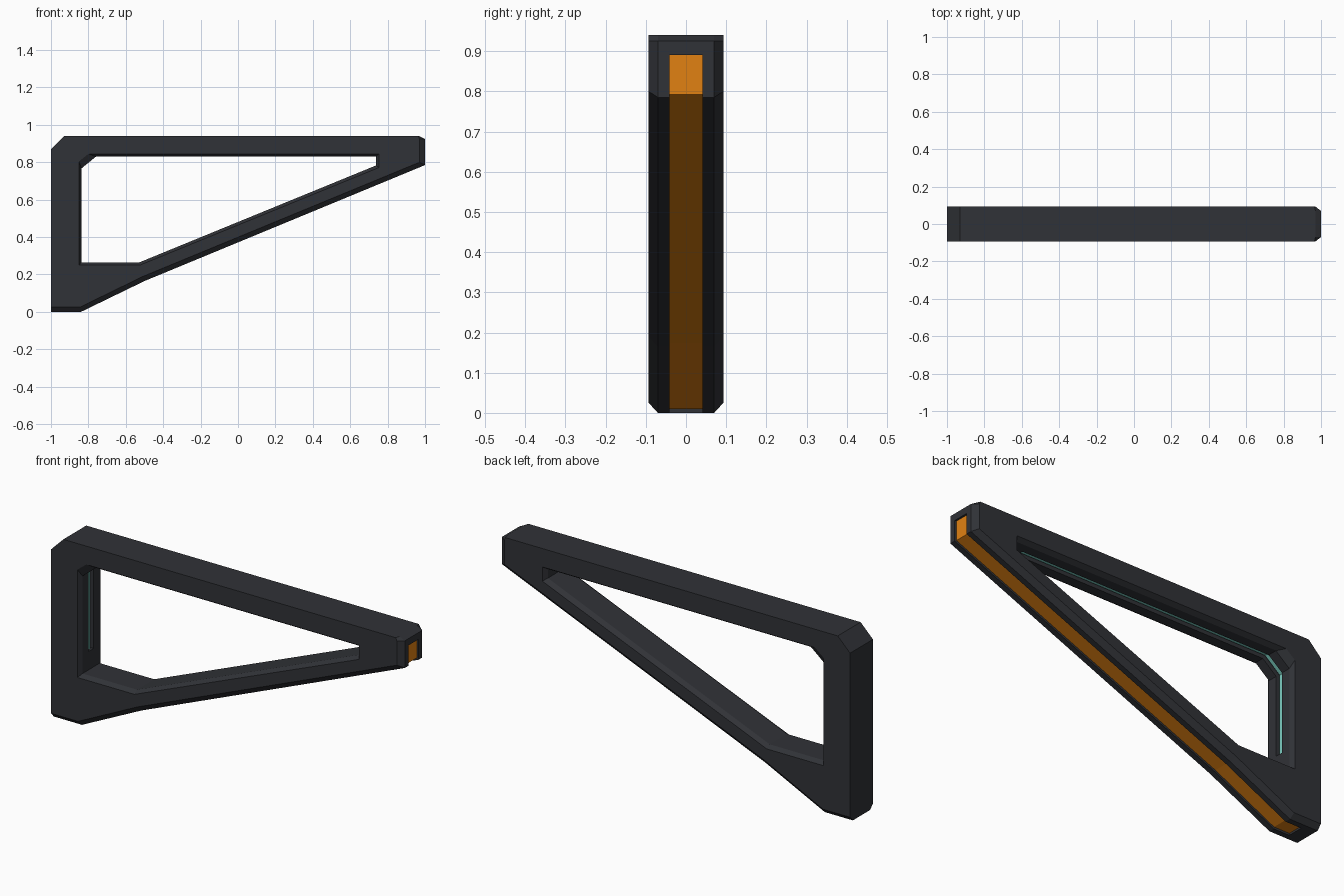
import bpy, bmesh
from mathutils import Vector

if "Cube" in bpy.data.objects:
    bpy.data.objects.remove(bpy.data.objects["Cube"])


def material(name, rgb):
    m = bpy.data.materials.new(name)
    m.diffuse_color = (*rgb, 1)
    m.use_nodes = True
    m.node_tree.nodes["Principled BSDF"].inputs["Base Color"].default_value = m.diffuse_color
    return m


def loft(name, rings, mat=None):
    """Closed solid through xz rings placed at the given y positions."""
    bm = bmesh.new()
    loops = [[bm.verts.new((x, y, z)) for x, z in pts] for y, pts in rings]
    n = len(loops[0])
    for a, b in zip(loops, loops[1:]):
        for i in range(n):
            j = (i + 1) % n
            bm.faces.new((a[i], a[j], b[j], b[i]))
    bm.faces.new(loops[0])
    bm.faces.new(loops[-1])
    bmesh.ops.recalc_face_normals(bm, faces=bm.faces)
    me = bpy.data.meshes.new(name)
    bm.to_mesh(me)
    bm.free()
    ob = bpy.data.objects.new(name, me)
    bpy.context.collection.objects.link(ob)
    if mat:
        me.materials.append(mat)
    return ob


def offset(path, d):
    """Shift an open path to its left by d with mitred corners."""
    p = [Vector(q) for q in path]
    normals = [Vector((-(b - a).y, (b - a).x)).normalized() for a, b in zip(p, p[1:])]
    out = []
    for i, q in enumerate(p):
        n0, n1 = normals[max(i - 1, 0)], normals[min(i, len(normals) - 1)]
        out.append(q + (n0 + n1) * d / (1 + n0.dot(n1)))
    return [tuple(v) for v in out]


def ribbon(name, path, d0, d1, half, mat=None):
    """Band following a path, between depths d0 and d1."""
    poly = offset(path, d0) + offset(path, d1)[::-1]
    return loft(name, [(-half, poly), (half, poly)], mat)


def cut(ob, cutter):
    cutter.hide_render = True
    mod = ob.modifiers.new("cut", 'BOOLEAN')
    mod.operation = 'DIFFERENCE'
    mod.solver = 'EXACT'
    mod.object = cutter
    bpy.context.view_layer.objects.active = ob
    bpy.ops.object.modifier_apply(modifier=mod.name)
    bpy.data.objects.remove(cutter)


dark = material("dark_metal", (0.03, 0.032, 0.038))
orange = material("orange", (0.75, 0.22, 0.006))
teal = material("teal", (0.2, 0.62, 0.54))

W, C = 0.093, 0.07   # half thickness, start of the chamfers

# Frame body, chamfered along the lower and right edges
full = [(-1, 0), (-0.84, 0), (-0.5, 0.165), (1, 0.785),
        (1, 0.925), (0.97, 0.94), (-0.93, 0.94), (-1, 0.87)]
face = [(-1, 0.025), (-0.846, 0.025), (-0.51, 0.189), (0.97, 0.80),
        (0.97, 0.925), (0.965, 0.94), (-0.93, 0.94), (-1, 0.87)]
frame = loft("frame", [(-W, face), (-C, full), (C, full), (W, face)], dark)

# Window opening with a chamfered rim
rim = [(-0.85, 0.25), (-0.525, 0.25), (0.754, 0.772),
       (0.754, 0.845), (-0.80, 0.845), (-0.85, 0.805)]
ridge = [(-0.837, 0.265), (-0.527, 0.265), (0.738, 0.783),
         (0.738, 0.83), (-0.76, 0.83), (-0.837, 0.767)]
cut(frame, loft("window_cutter", [(-0.2, rim), (-W, rim), (-C, ridge),
                                  (C, ridge), (W, rim), (0.2, rim)]))

# Orange strip set in a groove along the bottom, the slope and the end
low = [(-0.93, 0), (-0.84, 0), (-0.5, 0.165), (1, 0.785), (1, 0.89)]
cut(frame, ribbon("strip_cutter", low, -0.03, 0.02, 0.041))
ribbon("orange_strip", low, 0.01, 0.024, 0.041, orange)

# Teal line in a groove along the left and top walls of the window
wall = [(-0.837, 0.36), (-0.837, 0.767), (-0.76, 0.83), (0.66, 0.83)]
cut(frame, ribbon("line_cutter", wall, -0.02, 0.022, 0.02))
ribbon("teal_line", wall, 0.012, 0.026, 0.01, teal)
